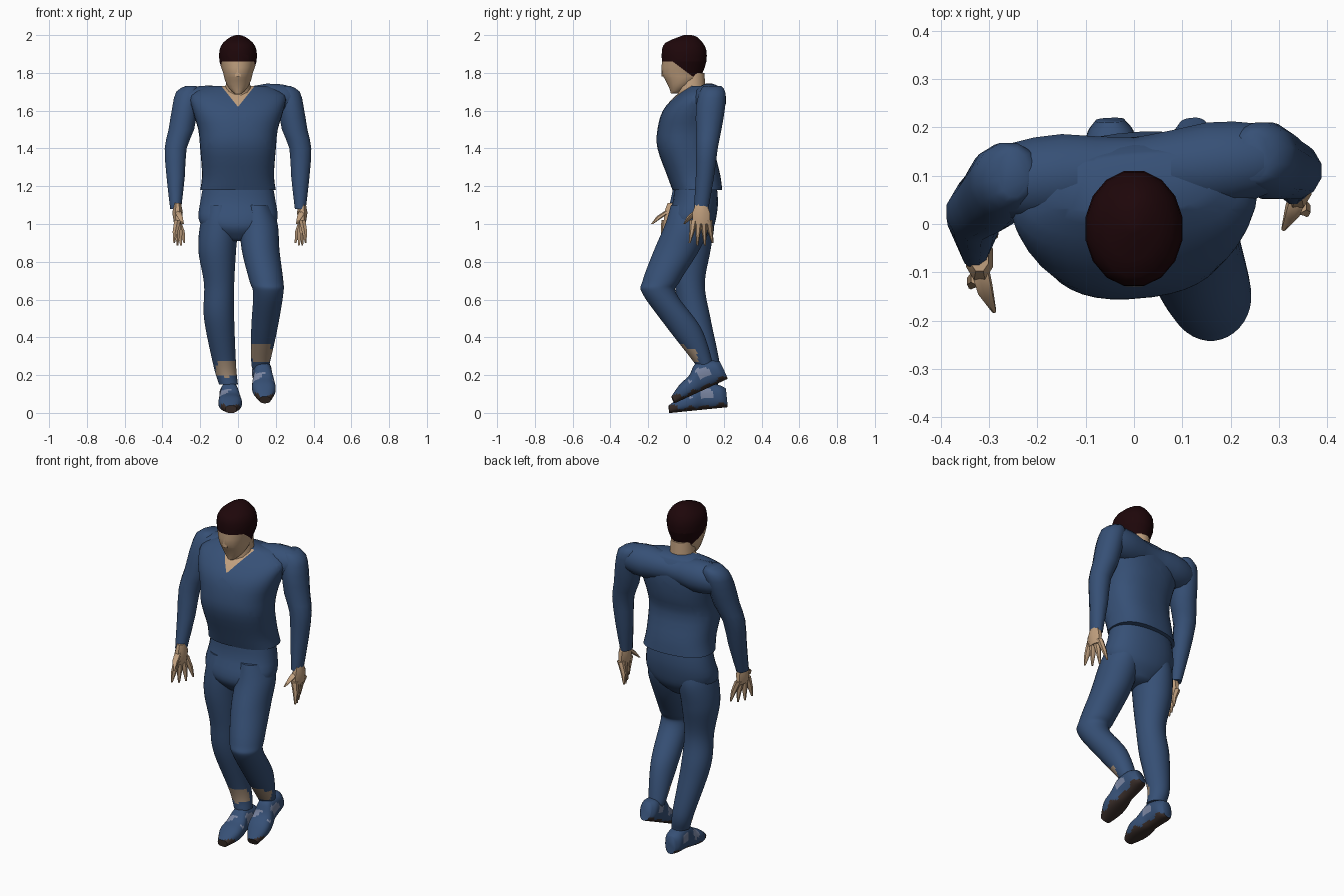
import bpy
import bmesh
from math import sin, cos, pi, radians
from mathutils import Matrix, Vector

cube = bpy.data.objects.get("Cube")
if cube:
    bpy.data.objects.remove(cube, do_unlink=True)


def material(name, *color):
    mat = bpy.data.materials.new(name)
    mat.use_nodes = True
    mat.diffuse_color = (*color, 1)
    mat.node_tree.nodes["Principled BSDF"].inputs["Base Color"].default_value = (*color, 1)
    return mat


blue = material("blue cloth", .037, .08, .18)
skin = material("skin", .53, .35, .21)
hair = material("dark brown hair", .013, .002, .003)
sole = material("dark sole", .04, .026, .022)
worn = material("worn grey blue", .19, .23, .35)
shin = material("bare shin", .36, .26, .18)


def power(value, exponent):
    return abs(value) ** exponent * (1 if value > 0 else -1)


def blend(before, start, end, after, t):
    """Smooth curve from start to end, guided by the neighbouring values."""
    slope_in, slope_out = (end - before) / 2, (after - start) / 2
    ease = t * t * (3 - 2 * t)
    return (start + (end - start) * ease + slope_in * t * (1 - t) ** 2
            - slope_out * t * t * (1 - t))


def centred(*rows):
    return [(0, *row) for row in rows]


def loft(name, rows, mats, sides=12, steps=1, square=1, twist=0,
         rule=None, cuts=(), matrix=Matrix()):
    """Skin a stack of ellipses (x, y, z, x radius, y radius); cut and colour faces by rule."""
    rings = []
    padded = [rows[0], *rows, rows[-1]]
    for four in zip(padded, padded[1:], padded[2:], padded[3:]):
        for i in range(steps):
            rings.append([blend(*values, i / steps) for values in zip(*four)])
    rings.append(rows[-1])
    bm = bmesh.new()
    loops = []
    for x, y, z, rx, ry in rings:
        loop = []
        for k in range(sides):
            angle = 2 * pi * (k + .5) / sides
            offset = Vector((rx * power(cos(angle), square), ry * power(sin(angle), square), 0))
            offset.rotate(Matrix.Rotation(twist, 3, 'Z'))
            loop.append(bm.verts.new(Vector((x, y, z)) + offset))
        loops.append(loop)
    for low, high in zip(loops, loops[1:]):
        for k in range(sides):
            following = (k + 1) % sides
            bm.faces.new((low[k], low[following], high[following], high[k]))
    bm.faces.new(loops[0])
    bm.faces.new(loops[-1])
    bmesh.ops.recalc_face_normals(bm, faces=bm.faces)
    for point, normal in cuts:
        bmesh.ops.bisect_plane(bm, geom=bm.verts[:] + bm.edges[:] + bm.faces[:],
                               plane_co=point, plane_no=normal)
    bm.normal_update()
    if rule:
        for face in bm.faces:
            face.material_index = rule(face.calc_center_median(), face.normal)
    bm.transform(matrix)
    mesh = bpy.data.meshes.new(name)
    bm.to_mesh(mesh)
    bm.free()
    for mat in mats:
        mesh.materials.append(mat)
    mesh.shade_smooth()
    mesh.set_sharp_from_angle(angle=radians(55))
    bpy.context.collection.objects.link(bpy.data.objects.new(name, mesh))


# Head, with the hairline sloping from brow to nape
brow, nape, temple, slope = 1.86, 1.78, -.07, .75
up = Vector((0, 0, 1))


def hairline(center, normal):
    line = brow - slope * (center.y - temple)
    return int(center.z > min(brow, max(nape, line)))


loft("head", centred(
    (-.06, 1.69, .02, .02), (-.04, 1.72, .05, .05), (-.02, 1.76, .07, .09),
    (-.02, 1.8, .08, .11), (-.01, 1.86, .1, .12), (-.01, 1.92, .1, .12),
    (-.01, 1.96, .08, .1), (.01, 1.99, .04, .05), (.01, 2, .01, .02)),
    [skin, hair], sides=16, steps=2, rule=hairline,
    cuts=[(up * brow, up), (up * nape, up), ((0, temple, brow), (0, slope, 1))])
loft("neck", centred((.03, 1.62, .08, .08), (.03, 1.8, .06, .07)), [skin])
loft("nose", centred((-.12, 1.78, .02, .01), (-.12, 1.83, .01, .01)), [skin], sides=6)

# Shirt with an open V neck
collar_point, collar_slope, collar_back = 1.62, 1.25, .03


def v_neck(center, normal):
    edge = collar_point + collar_slope * abs(center.x)
    return int(center.y < collar_back and center.z > edge)


loft("shirt", centred(
    (.06, 1.18, .2, .13), (.04, 1.26, .19, .14), (0, 1.4, .2, .15),
    (.01, 1.5, .21, .16), (.03, 1.6, .24, .15), (.06, 1.68, .25, .11),
    (.08, 1.73, .16, .06)),
    [blue, skin], sides=40, steps=3, square=.82, twist=radians(5), rule=v_neck,
    cuts=[(up * collar_point, (collar_slope, 0, -1)),
          (up * collar_point, (-collar_slope, 0, -1)),
          ((0, collar_back, 0), (0, 1, 0))])

# Shoulder yoke, lofted from right to left, with the left shoulder back and higher
half_yoke = [(.3, .06), (.25, .08), (.15, .09)]
yoke = [(-x, r) for x, r in half_yoke] + [(0, .07)] + half_yoke[::-1]
loft("shoulders", [(-1.65 - .03 * x, .11 + .08 * x, x, r, r) for x, r in yoke],
     [blue], sides=16, steps=2, matrix=Matrix.Rotation(pi / 2, 4, 'Y'))

# Sleeves: the same profile on both sides, the right one swung forward
sleeve = [
    (.25, .14, 1.73, .03, .05), (.26, .14, 1.7, .07, .07), (.28, .13, 1.62, .07, .08),
    (.3, .12, 1.5, .07, .07), (.33, .11, 1.4, .06, .06), (.33, .1, 1.25, .05, .05),
    (.33, .08, 1.08, .03, .04)]
loft("left_sleeve", sleeve, [blue], steps=2)
loft("right_sleeve", [(-x, y - .04 - .15 * (1.7 - z), z, rx, ry) for x, y, z, rx, ry in sleeve],
     [blue], steps=2)


# Hands with four tapering fingers and a thumb
def hand(side, x, y, reach):
    inward = power(-x, 0) * .012
    loft(side + "_palm", [
        (x, y, 1.11, .02, .03), (x, y, 1.06, .03, .05), (x, y, 1, .02, .05)], [skin], sides=8)
    for i in range(4):
        spread = (i - 1.5) * .027
        bend = inward * (i - 1)
        loft(f"{side}_finger_{i + 1}", [
            (x, y + spread, 1.02, .02, .02),
            (x + bend, y + spread * 1.2, .96, .016, .014),
            (x + bend * 1.5, y + spread * 1.5, .88 + abs(spread) / 2, .005, .005)],
            [skin], sides=6)
    loft(side + "_thumb", [
        (x, y - .02, 1.07, .02, .02),
        (x + inward, y - reach * .6, 1.04, .017, .02),
        (x + inward * 2.5, y - reach, 1, .005, .005)], [skin], sides=6)


hand("left", .34, .08, .09)
hand("right", -.32, -.07, .11)

# Trousers: hips, then a bent left leg and a straighter right leg
loft("hips", centred(
    (.05, 1.23, .18, .11), (.05, 1.12, .2, .12), (.03, 1.03, .21, .13),
    (.02, .97, .17, .12), (.02, .91, .07, .07)), [blue], sides=28, steps=3, square=.9)


def bare_patch(x, z, width, height):
    """Ragged oval on the front of a leg."""
    def rule(center, normal):
        across, along = (center.x - x) / width, (center.z - z) / height
        ragged = .15 * sin(center.x * 110 + center.z * 90)
        return int(normal.y < 0 and across ** 2 + along ** 4 + ragged < 1)
    return rule


loft("left_leg", [
    (.1, .02, 1.1, .07, .1), (.11, .01, 1, .1, .12), (.12, -.05, .86, .1, .12),
    (.15, -.13, .7, .09, .1), (.16, -.14, .63, .08, .09), (.14, -.01, .45, .07, .09),
    (.12, .09, .27, .05, .05), (.12, .1, .23, .04, .04)],
    [blue, shin], sides=36, steps=7, rule=bare_patch(.12, .32, .06, .05))
loft("right_leg", [
    (-.1, .03, 1.1, .07, .1), (-.1, .03, 1, .1, .12), (-.11, .02, .86, .1, .11),
    (-.1, .02, .68, .08, .08), (-.1, .05, .5, .08, .08), (-.07, .12, .25, .06, .06),
    (-.05, .12, .15, .05, .05)],
    [blue, shin], sides=36, steps=8, rule=bare_patch(-.06, .23, .06, .04))


# Shoes, lofted from heel to toe, with dark soles and worn patches
def shoe_paint(center, normal):
    ragged = .007 * sin(center.z * 70 + center.x * 60)
    height = center.y + ragged
    if height < .02 or (center.z > .26 and height < .04):
        return 1
    blotch = sin(center.z * 55 + center.x * 40) > -.2
    return 2 if blotch and .06 < height < .11 and .05 < center.z < .2 else 0


def shoe(side, position, pitch, yaw):
    place = (Matrix.Translation(position) @ Matrix.Rotation(yaw, 4, 'Z')
             @ Matrix.Rotation(pitch + pi / 2, 4, 'X'))
    profile = [(0, .03, .05), (.03, .05, .06), (.09, .05, .07), (.13, .05, .07),
               (.18, .06, .05), (.24, .06, .04), (.31, .03, .02)]
    loft(side + "_shoe", [(0, rise, z, width, rise) for z, width, rise in profile],
         [blue, sole, worn], sides=32, steps=6, square=.8, rule=shoe_paint, matrix=place)


shoe("left", (.12, .22, .18), .43, .08)
shoe("right", (-.05, .22, .03), .1, .04)
